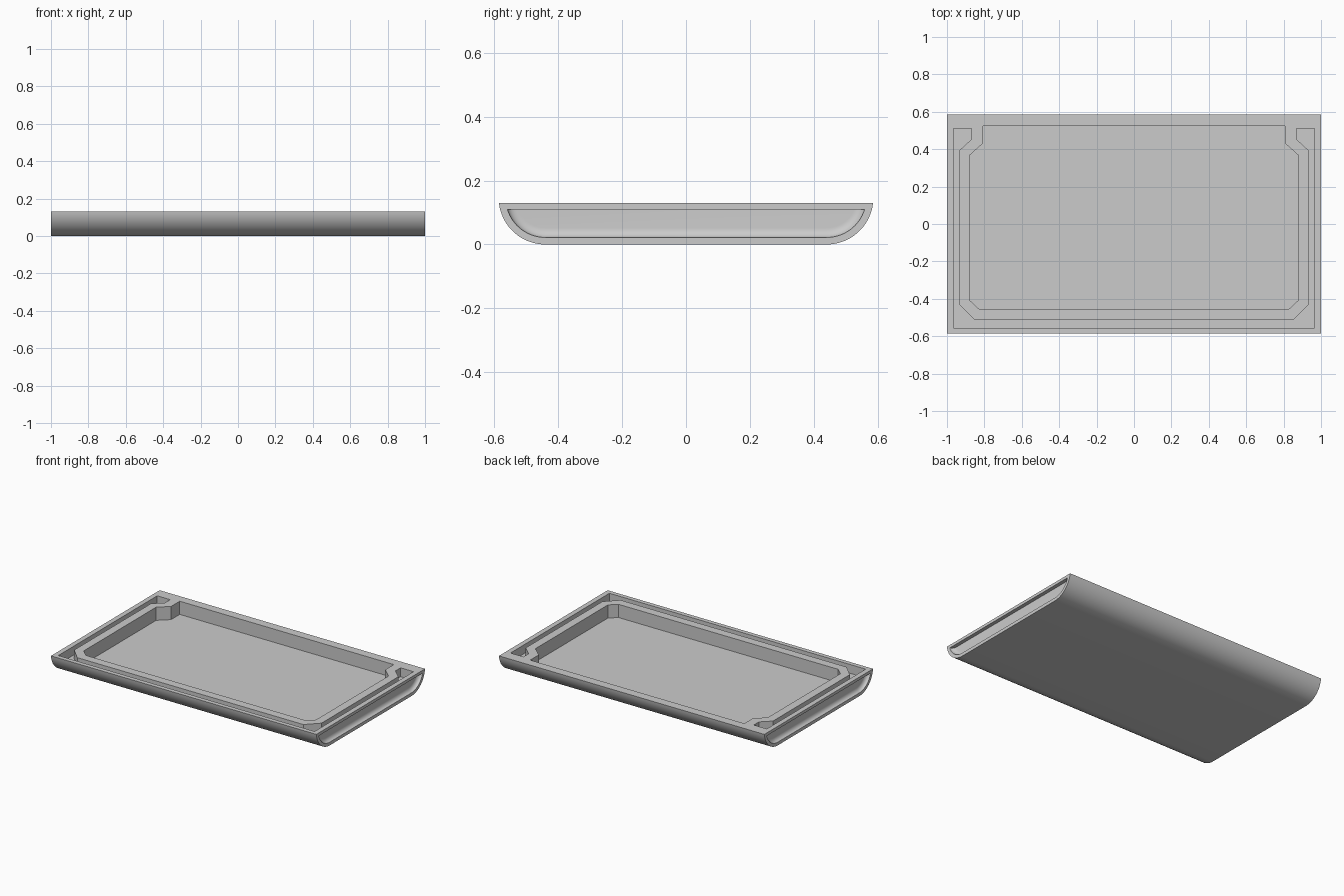
import bpy, bmesh, math

cube = bpy.data.objects.get("Cube")
if cube:
    bpy.data.objects.remove(cube, do_unlink=True)

grey = bpy.data.materials.new("light grey")
grey.use_nodes = True
colour = (0.6, 0.6, 0.6, 1)
grey.diffuse_color = colour
grey.node_tree.nodes["Principled BSDF"].inputs["Base Color"].default_value = colour

HEIGHT = 0.13
ARC_Y, ARC_Z = 0.44, 0.146   # centre of the rounded long edges


def loft(name, rings):
    """Closed solid through rings that have equal point counts."""
    bm = bmesh.new()
    loops = [[bm.verts.new(p) for p in ring] for ring in rings]
    for a, b in zip(loops, loops[1:]):
        for i in range(len(a)):
            j = (i + 1) % len(a)
            bm.faces.new((a[i], a[j], b[j], b[i]))
    bm.faces.new(loops[0])
    bm.faces.new(loops[-1])
    bmesh.ops.recalc_face_normals(bm, faces=bm.faces)
    mesh = bpy.data.meshes.new(name)
    bm.to_mesh(mesh)
    bm.free()
    mesh.materials.append(grey)
    obj = bpy.data.objects.new(name, mesh)
    bpy.context.collection.objects.link(obj)
    return obj


def boat_ring(x, inset, top, steps=16):
    """Flat-topped cross-section with rounded lower corners."""
    r = ARC_Z - inset
    start = math.asin((ARC_Z - top) / r)
    side = []
    for i in range(steps + 1):
        a = start + (math.pi / 2 - start) * i / steps
        side.append((ARC_Y + r * math.cos(a), ARC_Z - r * math.sin(a)))
    outline = side + [(-y, z) for y, z in reversed(side)]
    return [(x, y, z) for y, z in outline]


def pocket(name, outline, floor):
    """Straight-walled cutter open at the top."""
    return loft(name, [[(x, y, z) for x, y in outline] for z in (floor, 0.2)])


def mirrored(half):
    return half + [(-x, y) for x, y in reversed(half)]


# Tray body
tray = loft("tray", [boat_ring(x, 0, HEIGHT) for x in (-1, 1)])

# Main cavity with notched back corners and chamfered front corners
cavity = pocket("cavity_cutter", mirrored([
    (0.807, 0.525), (0.807, 0.432), (0.876, 0.37),
    (0.876, -0.41), (0.828, -0.455)]), 0.04)

# Narrow channel round the front and ends, widening at its corners
channel = pocket("channel_cutter", mirrored([
    (0.966, -0.555), (0.966, 0.51), (0.868, 0.51), (0.868, 0.454),
    (0.932, 0.395), (0.932, -0.432), (0.852, -0.513)]), 0.07)

cutters = [cavity, channel]

# Scooped recesses in both ends
DEPTH, FILLET = 0.025, 0.03
for side, label in ((1, "left"), (-1, "right")):
    rings = [boat_ring(side * 1.05, 0.022, 0.11)]
    for i in range(9):
        a = math.pi / 2 * i / 8
        rings.append(boat_ring(side * (1 - DEPTH * math.sin(a)),
                               0.022 + FILLET * (1 - math.cos(a)), 0.11))
    cutters.append(loft(label + "_end_cutter", rings))

# Carve the tray
for cutter in cutters:
    cutter.hide_render = True
    mod = tray.modifiers.new(cutter.name, "BOOLEAN")
    mod.operation = "DIFFERENCE"
    mod.solver = "EXACT"
    mod.object = cutter

bpy.context.view_layer.update()
graph = bpy.context.evaluated_depsgraph_get()
carved = bpy.data.meshes.new_from_object(tray.evaluated_get(graph))
tray.modifiers.clear()
tray.data = carved
for cutter in cutters:
    bpy.data.objects.remove(cutter, do_unlink=True)

# Smooth the curves, keep the edges crisp
bpy.ops.object.select_all(action="DESELECT")
tray.select_set(True)
bpy.context.view_layer.objects.active = tray
bpy.ops.object.shade_smooth_by_angle(angle=math.radians(30))
